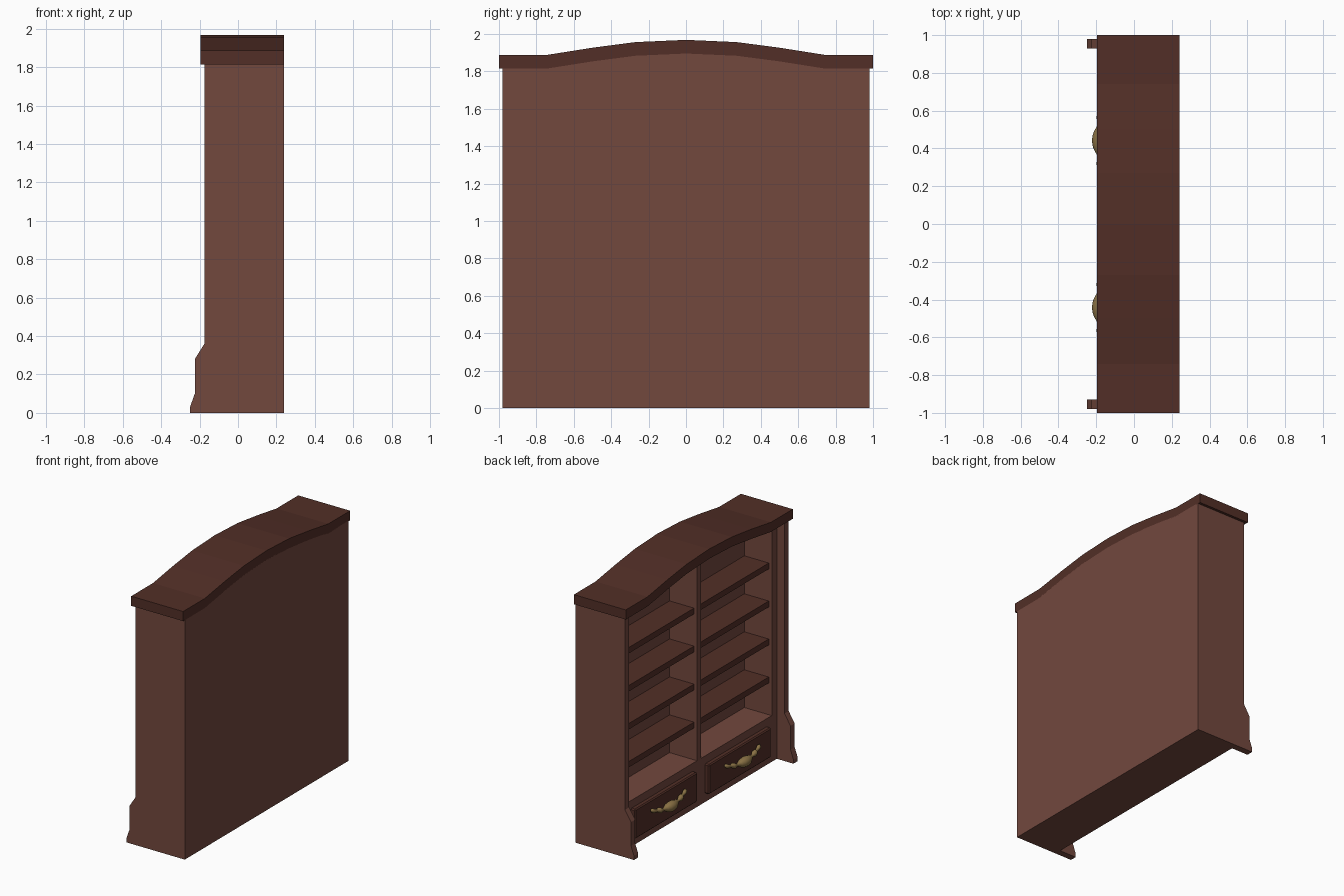
import bpy, bmesh, math

if "Cube" in bpy.data.objects:
    bpy.data.objects.remove(bpy.data.objects["Cube"])


def material(name, col):
    m = bpy.data.materials.new(name)
    m.diffuse_color = (*col, 1)
    m.use_nodes = True
    m.node_tree.nodes["Principled BSDF"].inputs["Base Color"].default_value = m.diffuse_color
    return m


WOOD = material("wood", (0.17, 0.065, 0.048))
DARK = material("dark_wood", (0.085, 0.028, 0.02))
BRASS = material("brass", (0.26, 0.17, 0.06))


def finish(name, bm, mat):
    bmesh.ops.recalc_face_normals(bm, faces=bm.faces)
    me = bpy.data.meshes.new(name)
    bm.to_mesh(me)
    bm.free()
    me.materials.append(mat)
    ob = bpy.data.objects.new(name, me)
    bpy.context.collection.objects.link(ob)
    return ob


def prism(name, outline, axis, lo, hi, mat):
    """Extrude an outline along x (points are y,z) or along y (points are x,z)."""
    bm = bmesh.new()
    if axis == "x":
        pts = [(lo, a, b) for a, b in outline]
        step = (hi - lo, 0, 0)
    else:
        pts = [(a, lo, b) for a, b in outline]
        step = (0, hi - lo, 0)
    face = bm.faces.new([bm.verts.new(p) for p in pts])
    new = bmesh.ops.extrude_face_region(bm, geom=[face])["geom"]
    bmesh.ops.translate(bm, vec=step, verts=[v for v in new if isinstance(v, bmesh.types.BMVert)])
    return finish(name, bm, mat)


def box(name, x0, x1, y0, y1, z0, z1, mat):
    return prism(name, [(y0, z0), (y1, z0), (y1, z1), (y0, z1)], "x", x0, x1, mat)


# Arched cornice, curve given as (y, underside height)
half = [(0.0, 1.895), (0.27, 1.883), (0.5, 1.853), (0.74, 1.815), (1.0, 1.815)]
arch = [(-y, z) for y, z in reversed(half[1:])] + half
top = [(y, z + 0.073) for y, z in reversed(arch)]
prism("cornice", arch + top, "x", -0.195, 0.24, DARK)

# Back panel follows the arch
inner = [(0.93 if y == 1 else -0.93 if y == -1 else y, z + 0.005) for y, z in arch]
prism("back_panel", [(0.93, 0), *reversed(inner), (-0.93, 0)], "x", 0.12, 0.24, WOOD)

# Drawer base and centre divider
box("drawer_base", -0.11, 0.13, -0.93, 0.93, 0, 0.35, WOOD)
box("centre_divider", -0.11, 0.13, -0.025, 0.025, 0.34, 1.895, WOOD)


def handle(name, yc, x, z):
    """Turned pull: round sections along y, ends lifted."""
    side = [(0.035, 0.033), (0.06, 0.022), (0.085, 0.010), (0.1, 0.012), (0.12, 0.022),
            (0.138, 0.019), (0.15, 0.010), (0.175, 0.014), (0.195, 0.017), (0.21, 0.006)]
    prof = [(-d, r) for d, r in reversed(side)] + [(0, 0.038)] + side
    bm = bmesh.new()
    n, rings = 12, []
    for d, r in prof:
        lift = 0.9 * d * d
        back = 0.5 * d * d
        rings.append([bm.verts.new((x + back + r * math.cos(2 * math.pi * i / n), yc + d,
                                    z + lift + r * math.sin(2 * math.pi * i / n))) for i in range(n)])
    for a, b in zip(rings, rings[1:]):
        for i in range(n):
            bm.faces.new((a[i], a[(i + 1) % n], b[(i + 1) % n], b[i]))
    bm.faces.new(rings[0])
    bm.faces.new(rings[-1])
    for f in bm.faces:
        f.smooth = True
    finish(name, bm, BRASS)


foot = [(-0.11, 0), (-0.25, 0), (-0.25, 0.03), (-0.225, 0.10), (-0.225, 0.28),
        (-0.175, 0.36), (-0.175, 1.82), (-0.11, 1.82)]
for s, tag in ((-1, "left"), (1, "right")):
    def span(a, b):
        return sorted((s * a, s * b))

    # Side wall with thicker inner stile, and the stepped front post
    box(f"{tag}_side", -0.11, 0.24, *span(0.93, 0.98), 0, 1.82, WOOD)
    box(f"{tag}_inner_stile", -0.11, 0.13, *span(0.87, 0.935), 0.34, 1.82, WOOD)
    prism(f"{tag}_front_post", foot, "y", *span(0.93, 0.98), WOOD)

    # Four shelves per bay
    for i in range(4):
        z = 1.5 - 0.288 * i
        box(f"{tag}_shelf_{i + 1}", -0.085, 0.13, *span(0.02, 0.875), z - 0.045, z, DARK)

    # Drawer front and pull
    d = box(f"{tag}_drawer", -0.145, -0.10, *span(0.07, 0.815), 0.065, 0.29, DARK)
    bev = d.modifiers.new("bevel", "BEVEL")
    bev.width = 0.008
    bev.segments = 1
    handle(f"{tag}_drawer_pull", s * 0.442, -0.185, 0.185)
